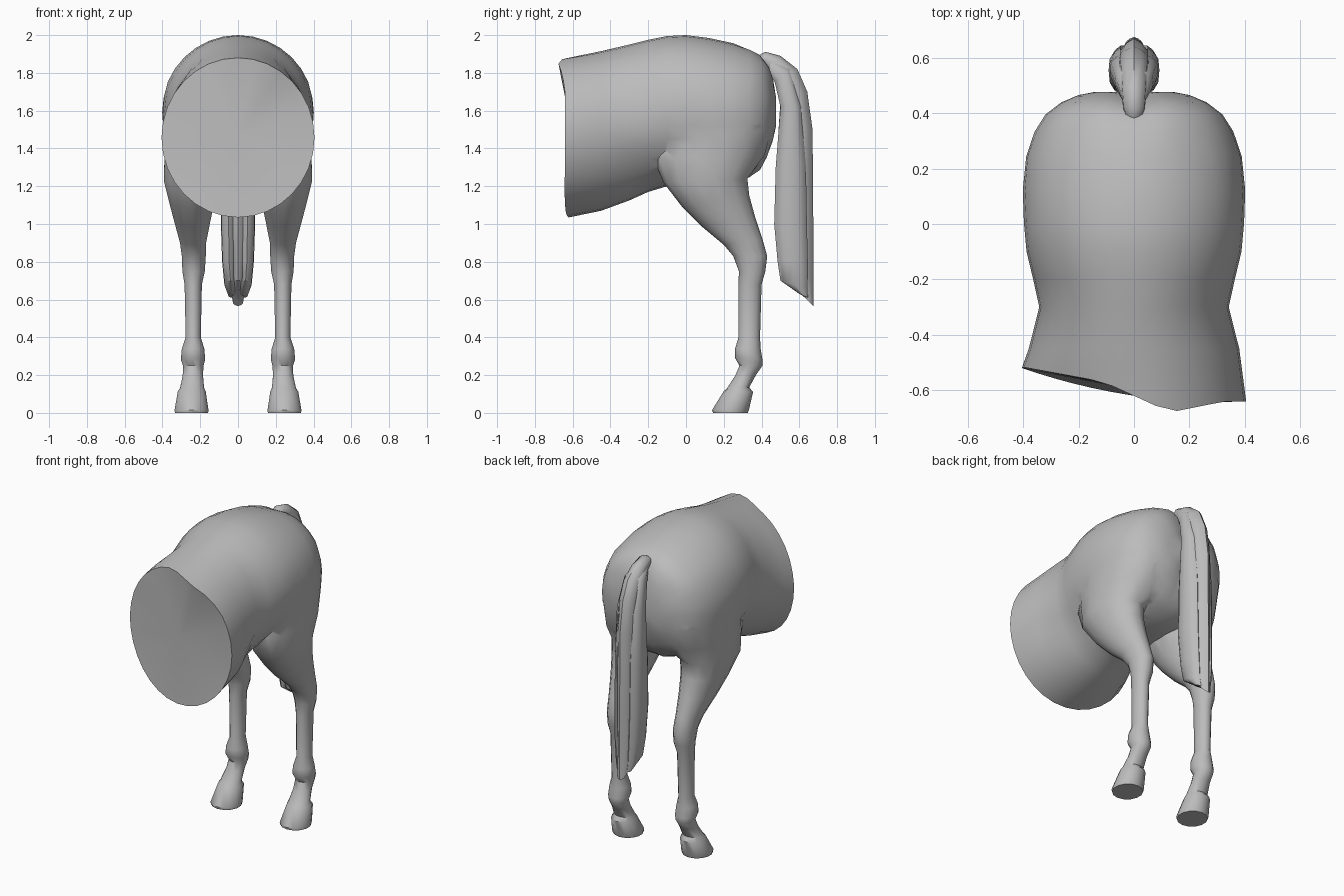
import bpy, bmesh, math

coat = bpy.data.materials.new("grey_coat")
coat.diffuse_color = (0.5, 0.5, 0.5, 1)


def loft(name, rings, n, groove=0.0, warp=None):
    """Skin rings (y1, z1, y2, z2, centre x, half width); closed at both ends."""
    bm = bmesh.new()
    loops = []
    for i, (y1, z1, y2, z2, cx, w) in enumerate(rings):
        loop = []
        for k in range(n):
            a = 2 * math.pi * k / n
            r = 1 - groove * (k % 2)
            c, s = math.cos(a) * r / 2, math.sin(a) * r
            co = (cx + w * s, (y1 + y2) / 2 + (y1 - y2) * c, (z1 + z2) / 2 + (z1 - z2) * c)
            loop.append(bm.verts.new(warp(i, *co) if warp else co))
        loops.append(loop)
    for a, b in zip(loops, loops[1:]):
        for k in range(n):
            j = (k + 1) % n
            bm.faces.new((a[k], a[j], b[j], b[k]))
    caps = [bm.faces.new(loops[0]), bm.faces.new(loops[-1])]
    bmesh.ops.poke(bm, faces=caps)
    bmesh.ops.recalc_face_normals(bm, faces=bm.faces)
    mesh = bpy.data.meshes.new(name)
    bm.to_mesh(mesh)
    bm.free()
    mesh.materials.append(coat)
    ob = bpy.data.objects.new(name, mesh)
    bpy.context.collection.objects.link(ob)
    return ob


def select(ob):
    bpy.ops.object.select_all(action='DESELECT')
    ob.select_set(True)
    bpy.context.view_layer.objects.active = ob


def mirrored(rings):
    return [r[:4] + (-r[4], r[5]) for r in rings]


def interp(x, pts):
    for (x0, y0), (x1, y1) in zip(pts, pts[1:]):
        if x <= x1:
            return y0 + (y1 - y0) * (x - x0) / (x1 - x0)
    return pts[-1][1]


# barrel and rump: (y, top, bottom, half width)
profile = [(-0.45, 1.915, 1.07, 0.38), (-0.30, 1.95, 1.125, 0.342),
           (-0.20, 1.975, 1.17, 0.364), (-0.10, 1.995, 1.20, 0.388),
           (0.0, 2.0, 1.2, 0.402), (0.12, 1.985, 1.2, 0.408),
           (0.25, 1.957, 1.21, 0.396), (0.34, 1.93, 1.24, 0.362),
           (0.40, 1.90, 1.28, 0.325), (0.44, 1.85, 1.35, 0.27),
           (0.465, 1.78, 1.42, 0.21), (0.482, 1.70, 1.49, 0.14)]
body_rings = [(-0.66, 1.88, -0.62, 1.035, 0, 0.405)]
body_rings += [(y, t, y, b, 0, w) for y, t, b, w in profile]
cut_edge = [(-0.41, -0.515), (-0.11, -0.57), (0.13, -0.68), (0.33, -0.64), (0.41, -0.64)]


def body_warp(i, x, y, z):
    if i == 0:  # ragged slanted cut at the front
        u = x / 0.405
        y = interp(x, cut_edge) if z > 1.5 else -0.62 - 0.06 * u + 0.04 * u * u
    elif y > 0.3:  # cleft between the buttocks
        y -= 0.025 * math.exp(-(x / 0.06) ** 2)
    elif -0.35 < y < -0.05 and z < 1.45:  # tuck of the flank
        x *= 1 - 0.05 * min(1, (1.45 - z) / 0.15)
    return x, y, z


body = loft("hindquarters", body_rings, 32, warp=body_warp)

# hind leg from thigh to sole: front point, back point, centre x, half width
leg_rings = [
    (0.0, 1.70, 0.39, 1.70, 0.205, 0.12),
    (-0.13, 1.49, 0.447, 1.51, 0.23, 0.161),
    (-0.168, 1.34, 0.422, 1.34, 0.238, 0.164),
    (-0.12, 1.22, 0.325, 1.24, 0.244, 0.152),
    (-0.02, 1.09, 0.335, 1.15, 0.245, 0.122),
    (0.08, 0.99, 0.365, 1.04, 0.242, 0.097),
    (0.20, 0.89, 0.405, 0.92, 0.238, 0.071),
    (0.25, 0.83, 0.43, 0.83, 0.234, 0.065),
    (0.28, 0.75, 0.42, 0.75, 0.235, 0.061),
    (0.278, 0.68, 0.40, 0.68, 0.237, 0.047),
    (0.278, 0.40, 0.392, 0.40, 0.237, 0.041),
    (0.26, 0.34, 0.395, 0.34, 0.238, 0.061),
    (0.26, 0.29, 0.405, 0.28, 0.238, 0.066),
    (0.283, 0.25, 0.405, 0.25, 0.237, 0.056),
    (0.262, 0.20, 0.37, 0.20, 0.239, 0.055),
    (0.217, 0.13, 0.335, 0.135, 0.243, 0.065),
    (0.20, 0.115, 0.355, 0.11, 0.245, 0.076),
    (0.138, 0.015, 0.333, 0.015, 0.246, 0.092),
    (0.143, 0.0, 0.327, 0.0, 0.246, 0.09)]
legs = [loft("left_leg", leg_rings, 14), loft("right_leg", mirrored(leg_rings), 14)]

# fuse the legs into the rump
for leg in legs:
    mod = body.modifiers.new("fuse", 'BOOLEAN')
    mod.operation = 'UNION'
    mod.solver = 'EXACT'
    mod.object = leg
    select(body)
    bpy.ops.object.modifier_apply(modifier=mod.name)
    bpy.data.objects.remove(leg)

# soften the join between thigh and rump
bm = bmesh.new()
bm.from_mesh(body.data)
bmesh.ops.remove_doubles(bm, verts=bm.verts, dist=0.006)
bmesh.ops.triangulate(bm, faces=[f for f in bm.faces if f.calc_center_median().y > -0.4
                                 and f.calc_center_median().z > 1.1])
for _ in range(2):
    join = [v for v in bm.verts if 1.26 < v.co.z < 1.75 and v.co.y > -0.09 and abs(v.co.x) > 0.07]
    bmesh.ops.smooth_vert(bm, verts=join, factor=0.3, use_axis_x=True, use_axis_y=True, use_axis_z=True)
bm.to_mesh(body.data)
bm.free()

# tail: middle strand and a lock on each side
strand = [
    (0.38, 1.89, 0.39, 1.83, 0, 0.03), (0.42, 1.912, 0.42, 1.83, 0, 0.042),
    (0.50, 1.89, 0.46, 1.79, 0, 0.048), (0.59, 1.82, 0.485, 1.73, 0, 0.054),
    (0.642, 1.70, 0.50, 1.65, 0, 0.058), (0.67, 1.50, 0.49, 1.50, 0, 0.058),
    (0.674, 1.00, 0.47, 1.00, 0, 0.058), (0.674, 0.72, 0.50, 0.70, 0, 0.05),
    (0.675, 0.565, 0.62, 0.62, 0, 0.03)]
lock = [
    (0.45, 1.88, 0.44, 1.80, 0.022, 0.02), (0.55, 1.82, 0.47, 1.75, 0.038, 0.032),
    (0.61, 1.62, 0.50, 1.62, 0.047, 0.042), (0.635, 1.30, 0.475, 1.30, 0.05, 0.044),
    (0.64, 1.00, 0.467, 1.00, 0.05, 0.043), (0.645, 0.80, 0.485, 0.80, 0.047, 0.039),
    (0.645, 0.66, 0.50, 0.70, 0.04, 0.034), (0.645, 0.61, 0.60, 0.63, 0.03, 0.022)]
tail = [loft("tail_strand", strand, 12, 0.06),
        loft("tail_lock_left", lock, 12, 0.05),
        loft("tail_lock_right", mirrored(lock), 12, 0.05)]

for ob in [body] + tail:
    select(ob)
    bpy.ops.object.shade_smooth_by_angle(angle=math.radians(45))
